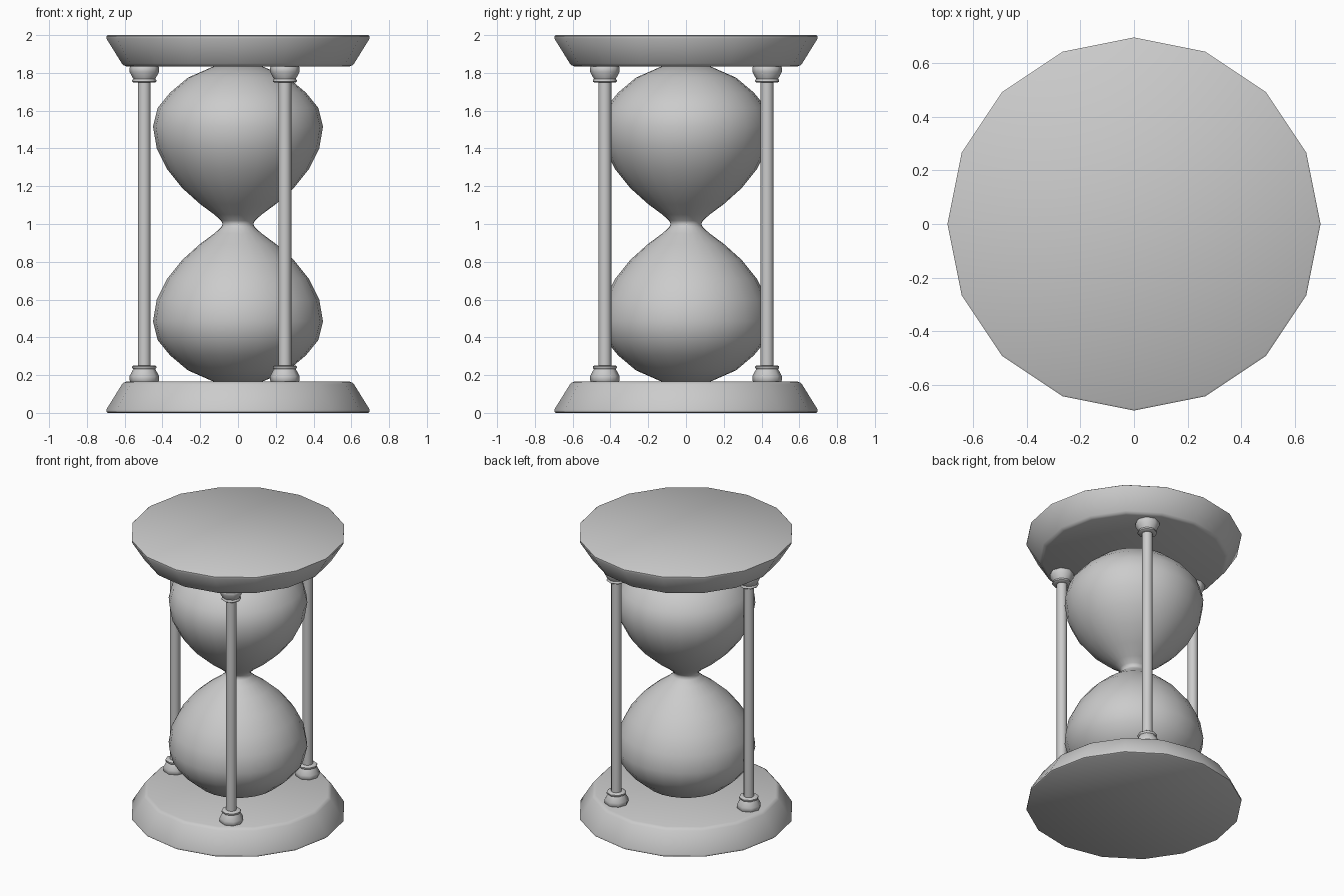
import bpy, bmesh
from math import sin, cos, pi, radians

cube = bpy.data.objects.get("Cube")
if cube:
    bpy.data.objects.remove(cube)

grey = bpy.data.materials.new("plain_grey")
grey.use_nodes = True
colour = (0.6, 0.6, 0.6, 1)
grey.diffuse_color = colour
grey.node_tree.nodes["Principled BSDF"].inputs["Base Color"].default_value = colour


def lathe(name, profile, sides, centre=(0, 0), angle=40):
    """Turn a (radius, height) profile, listed bottom to top, and cap both ends."""
    bm = bmesh.new()
    rings = []
    for r, z in profile:
        rings.append([bm.verts.new((r * cos(2 * pi * i / sides),
                                    r * sin(2 * pi * i / sides), z))
                      for i in range(sides)])
    for low, high in zip(rings, rings[1:]):
        for i in range(sides):
            j = (i + 1) % sides
            bm.faces.new((low[i], low[j], high[j], high[i]))
    bm.faces.new(rings[0][::-1])
    bm.faces.new(rings[-1])
    mesh = bpy.data.meshes.new(name)
    bm.to_mesh(mesh)
    bm.free()
    mesh.materials.append(grey)
    obj = bpy.data.objects.new(name, mesh)
    obj.location = (*centre, 0)
    bpy.context.collection.objects.link(obj)
    bpy.ops.object.select_all(action="DESELECT")
    obj.select_set(True)
    bpy.context.view_layer.objects.active = obj
    bpy.ops.object.shade_smooth_by_angle(angle=radians(angle))
    return obj


def flipped(profile):
    """Mirror a profile about the mid height."""
    return [(r, 2 - z) for r, z in reversed(profile)]


# Flared end plates
plate = [(0.69, 0), (0.697, 0.005), (0.697, 0.018), (0.615, 0.15),
         (0.605, 0.16), (0.59, 0.166)]
lathe("base_plate", plate, 16)
lathe("top_plate", flipped(plate), 16)

# Glass: lower bulb profile mirrored through the neck
bulb = [(0.13, 0.166), (0.265, 0.225), (0.36, 0.305), (0.425, 0.385),
        (0.45, 0.485), (0.43, 0.6), (0.375, 0.71), (0.295, 0.81),
        (0.2, 0.895), (0.125, 0.95), (0.09, 0.982)]
lathe("glass", bulb + [(0.08, 1)] + flipped(bulb), 24, angle=60)

# Three posts with turned feet and caps
foot = [(0.07, 0.16), (0.078, 0.172), (0.078, 0.195), (0.058, 0.232),
        (0.064, 0.238), (0.064, 0.246), (0.055, 0.252), (0.03, 0.252)]
for label, turn in (("front", -60), ("back", 60), ("right", 180)):
    spot = (0.496 * cos(radians(turn)), 0.496 * sin(radians(turn)))
    lathe(label + "_post", [(0.034, 0.2), (0.034, 1.8)], 12, spot, 50)
    lathe(label + "_post_foot", foot, 8, spot, 50)
    lathe(label + "_post_cap", flipped(foot), 8, spot, 50)
